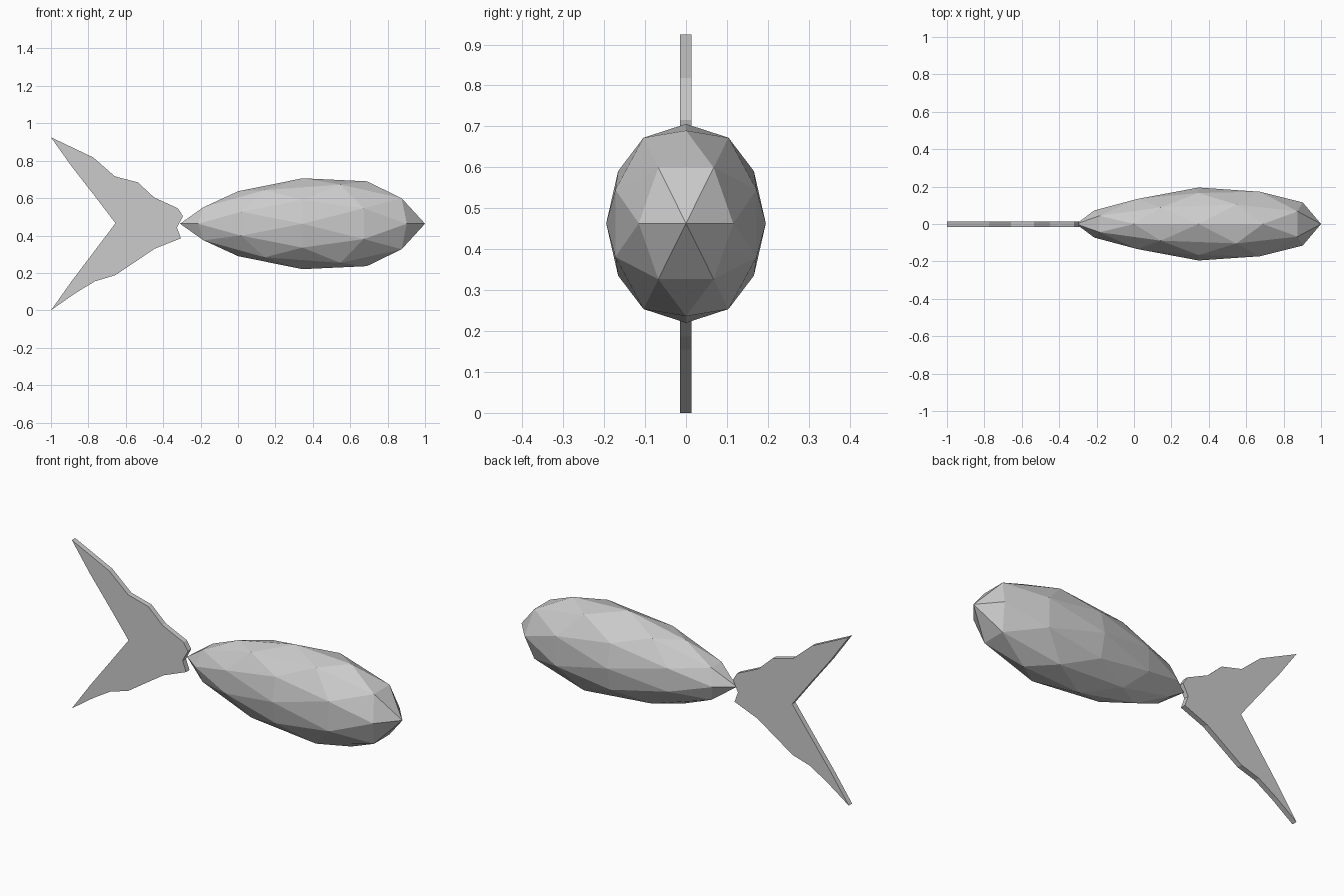
import bpy, bmesh
from mathutils import Vector

if "Cube" in bpy.data.objects:
    bpy.data.objects.remove(bpy.data.objects["Cube"])


def finish(name, bm):
    bmesh.ops.recalc_face_normals(bm, faces=bm.faces[:])
    mesh = bpy.data.meshes.new(name)
    bm.to_mesh(mesh)
    bm.free()
    obj = bpy.data.objects.new(name, mesh)
    bpy.context.collection.objects.link(obj)
    return obj


# Body: 80-face icosphere with an edge midpoint facing +x, tapered to the tail
points = set()
for a, b, c in [(0.8507, 0.5257, 0), (0.809, 0.309, 0.5), (1, 0, 0)]:
    for x, y, z in [(a, b, c), (c, a, b), (b, c, a)]:
        for sx in (1, -1):
            for sy in (1, -1):
                for sz in (1, -1):
                    points.add((x * sx + 0.0, y * sy + 0.0, z * sz + 0.0))
bm = bmesh.new()
for p in sorted(points):
    bm.verts.new(p)
bmesh.ops.convex_hull(bm, input=bm.verts[:])
for v in bm.verts:
    x, y, z = v.co
    taper = 1 + 0.245 * x - 0.115 * x * x
    v.co = (0.345 + 0.655 * x, 0.195 * y * taper, 0.463 + 0.243 * z * taper)
finish("fish_body", bm)

# Tail fin: thin extruded forked outline
outline = [(-1, 0.925), (-0.775, 0.818), (-0.658, 0.716), (-0.535, 0.684),
           (-0.449, 0.604), (-0.321, 0.545), (-0.294, 0.503), (-0.313, 0.468),
           (-0.326, 0.442), (-0.305, 0.385), (-0.444, 0.33), (-0.658, 0.187),
           (-0.765, 0.155), (-0.872, 0.09), (-1, 0.0), (-0.89, 0.155),
           (-0.765, 0.32), (-0.655, 0.466), (-0.765, 0.61), (-0.89, 0.77)]
bm = bmesh.new()
face = bm.faces.new([bm.verts.new((x, -0.015, z)) for x, z in outline])
ext = bmesh.ops.extrude_face_region(bm, geom=[face], use_keep_orig=True)
moved = [g for g in ext["geom"] if isinstance(g, bmesh.types.BMVert)]
bmesh.ops.translate(bm, verts=moved, vec=Vector((0, 0.029, 0)))
finish("tail_fin", bm)
